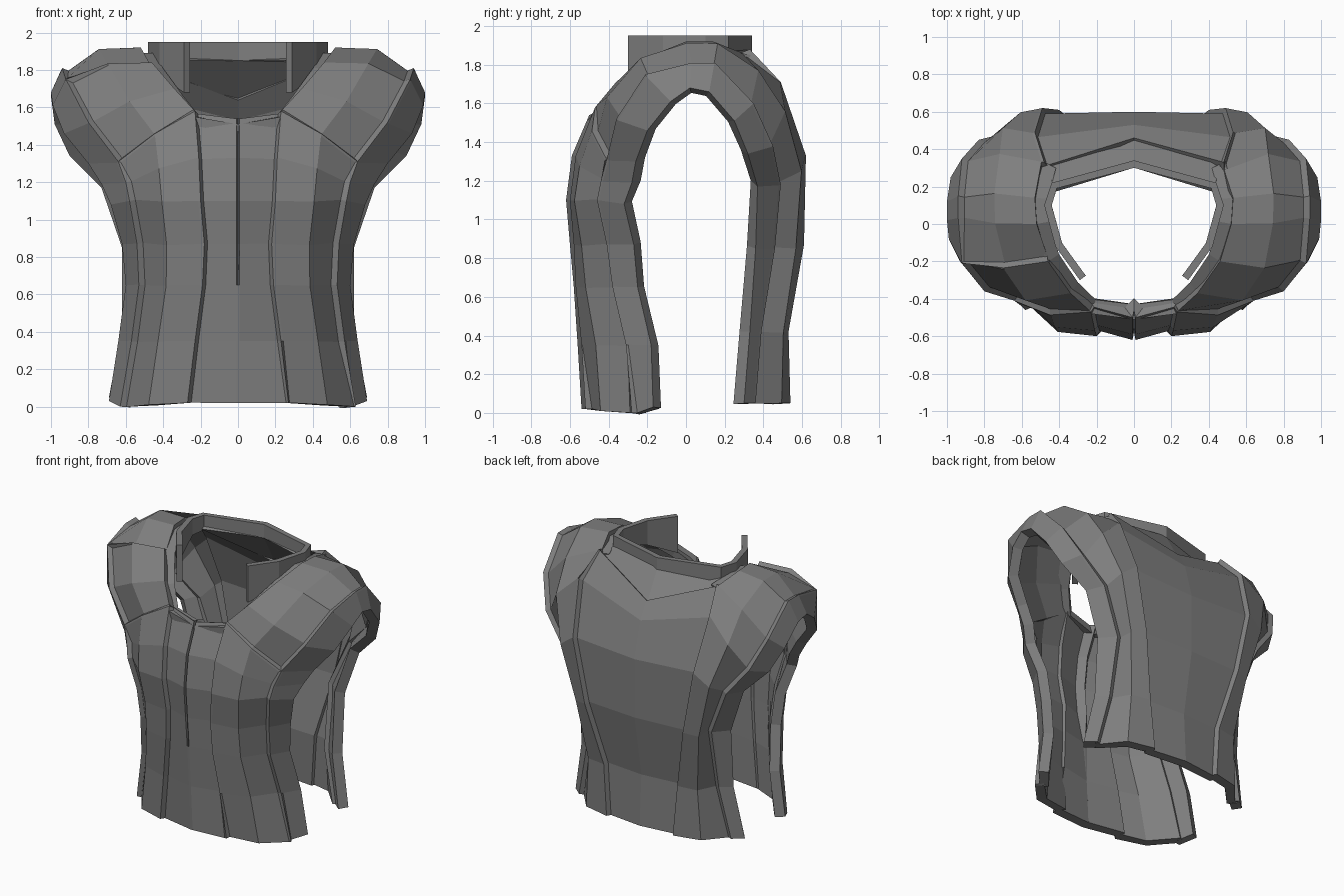
import bpy, bmesh
from mathutils import Vector as V

if "Cube" in bpy.data.objects:
    bpy.data.objects.remove(bpy.data.objects["Cube"])

steel = bpy.data.materials.new("dark_grey")
steel.diffuse_color = (.21, .21, .21, 1)
steel.use_nodes = True
steel.node_tree.nodes["Principled BSDF"].inputs["Base Color"].default_value = steel.diffuse_color


def vecs(rows):
    return [V(r) for r in rows]


# Guide lines of the right half, from front hem over the shoulder to back hem
inner = vecs([(.27, -.52, .02), (.23, -.54, .35), (.19, -.57, .65), (.18, -.58, .87),
              (.20, -.60, 1.10), (.21, -.57, 1.33), (.23, -.47, 1.58), (.34, -.37, 1.70),
              (.46, -.20, 1.84), (.52, 0, 1.92), (.53, .14, 1.92), (.48, .33, 1.88),
              (.53, .49, 1.71), (.49, .62, 1.33), (.40, .61, .87), (.30, .53, .42),
              (.27, .54, .05)])
crease = vecs([(.63, -.28, 0), (.57, -.31, .35), (.53, -.38, .65), (.54, -.41, .87),
               (.58, -.46, 1.10), (.60, -.44, 1.20), (.64, -.41, 1.31), (.80, -.36, 1.52),
               (.92, -.21, 1.75), (.94, .03, 1.81), (.94, .15, 1.81), (.92, .35, 1.60),
               (.83, .45, 1.38), (.67, .49, 1.18), (.53, .46, .85), (.54, .39, .42),
               (.62, .36, .05)])
rim = vecs([(.69, -.17, .03), (.64, -.18, .35), (.60, -.25, .65), (.62, -.27, .87),
            (.68, -.32, 1.08), (.73, -.28, 1.19), (.80, -.26, 1.30), (.93, -.20, 1.46),
            (.99, -.08, 1.61), (1.0, .02, 1.68), (1.0, .12, 1.66), (.98, .25, 1.51),
            (.90, .32, 1.34), (.73, .37, 1.17), (.62, .36, .85), (.62, .33, .42),
            (.69, .30, .05)])
front_mid = vecs([(0, -.54, .02), (0, -.56, .35), (0, -.58, .65), (0, -.60, .87),
                  (0, -.62, 1.10), (0, -.59, 1.33), (0, -.50, 1.54)])
back_mid = vecs([(0, .46, 1.68), (0, .53, 1.56), (0, .60, 1.30), (0, .60, .87),
                 (0, .52, .42), (0, .54, .05)])

# Bulged line halfway between the seam and the armhole crease
bulge = []
for i, (b, d) in enumerate(zip(inner, crease)):
    along = crease[min(i + 1, 16)] - crease[max(i - 1, 0)]
    across = inner[min(i + 1, 16)] - inner[max(i - 1, 0)]
    n = (d - b).cross(along + across).normalized()
    n.z *= 0 if i in (0, 16) else 1
    bulge.append((b + d) / 2 + n * .05)


def flip(line):
    return [V((-p.x, p.y, p.z)) for p in line]


def columns(side, lines, lo=0, hi=16):
    cols = [line[lo:hi + 1] for line in lines]
    return cols if side > 0 else [flip(c) for c in reversed(cols)]


def add_grid(bm, cols, shared):
    """Quad grid from columns of points, reusing corners already made."""
    def vert(p):
        key = tuple(round(c, 4) for c in p)
        if key not in shared:
            shared[key] = bm.verts.new(p)
        return shared[key]
    grid = [[vert(p) for p in col] for col in cols]
    return [bm.faces.new((a[i], b[i], b[i + 1], a[i + 1]))
            for a, b in zip(grid, grid[1:]) for i in range(len(a) - 1)]


def finish(name, bm, thick):
    me = bpy.data.meshes.new(name)
    bm.to_mesh(me)
    bm.free()
    me.materials.append(steel)
    ob = bpy.data.objects.new(name, me)
    bpy.context.collection.objects.link(ob)
    mod = ob.modifiers.new("thickness", 'SOLIDIFY')
    mod.thickness, mod.offset = thick, -1


def strip(name, cols, thick):
    bm = bmesh.new()
    add_grid(bm, cols, {})
    finish(name, bm, thick)


# Plates of the vest: centre front, centre back, rims, sides, shoulders
lip = [p + V((.008, 0, 0)) for p in front_mid]
side_plate = (inner, bulge, crease)
plates = [[flip(inner[:7]), flip(lip), front_mid, lip, inner[:7]],
          [flip(inner[11:]), back_mid, inner[11:]],
          columns(1, side_plate, 6, 16),
          columns(-1, side_plate, 6, 8),    # left shoulder has an extra seam
          columns(-1, side_plate, 8, 16)]
for side in (1, -1):
    plates += [columns(side, side_plate, 0, 6), columns(side, (crease, rim))]

# One shell, with grooves sunk wherever two plates meet
bm = bmesh.new()
shared = {}
groups = [add_grid(bm, cols, shared) for cols in plates]
bm.normal_update()
owner = {f: i for i, faces in enumerate(groups) for f in faces}
seam = {v: v.normal.copy() for v in bm.verts if len({owner[f] for f in v.link_faces}) > 1}
for faces in groups:
    bmesh.ops.inset_region(bm, faces=faces, thickness=.013, use_boundary=False,
                           use_even_offset=True)
for v, n in seam.items():
    v.co -= n * .03
# Slit down the chest
for v in bm.verts:
    if abs(v.co.x) < .002 and v.co.y < 0 and v.co.z > .8:
        v.co.y += .04
finish("vest_shell", bm, .07)

# Neck trim just inside the shoulder and chest plates
half = inner[6:12]
path = flip(half[::-1]) + [front_mid[6]] + half
trim = []
for p in path:
    inward = (V((0, .1, 0)) - V((p.x, p.y, 0))).normalized()
    trim.append([p - inward * .01 - V((0, 0, .03)), p + inward * .07 - V((0, 0, .03))])
strip("neck_trim", trim, .05)

# Standing collar, open at the front
half = vecs([(.29, -.30, 1.68), (.42, -.12, 1.77), (.48, .10, 1.83), (.44, .22, 1.84)])
low = half + [V((0, .34, 1.85))] + flip(half[::-1])
strip("collar", [[p, V((p.x, p.y, 1.95))] for p in low], .04)

# V-shaped yoke joining the collar to the back plate
side_edge = vecs([(.47, .33, 1.83), (.43, .20, 1.88)])
strip("back_yoke", [side_edge, vecs([(0, .46, 1.65), (0, .33, 1.88)]), flip(side_edge)], .04)
